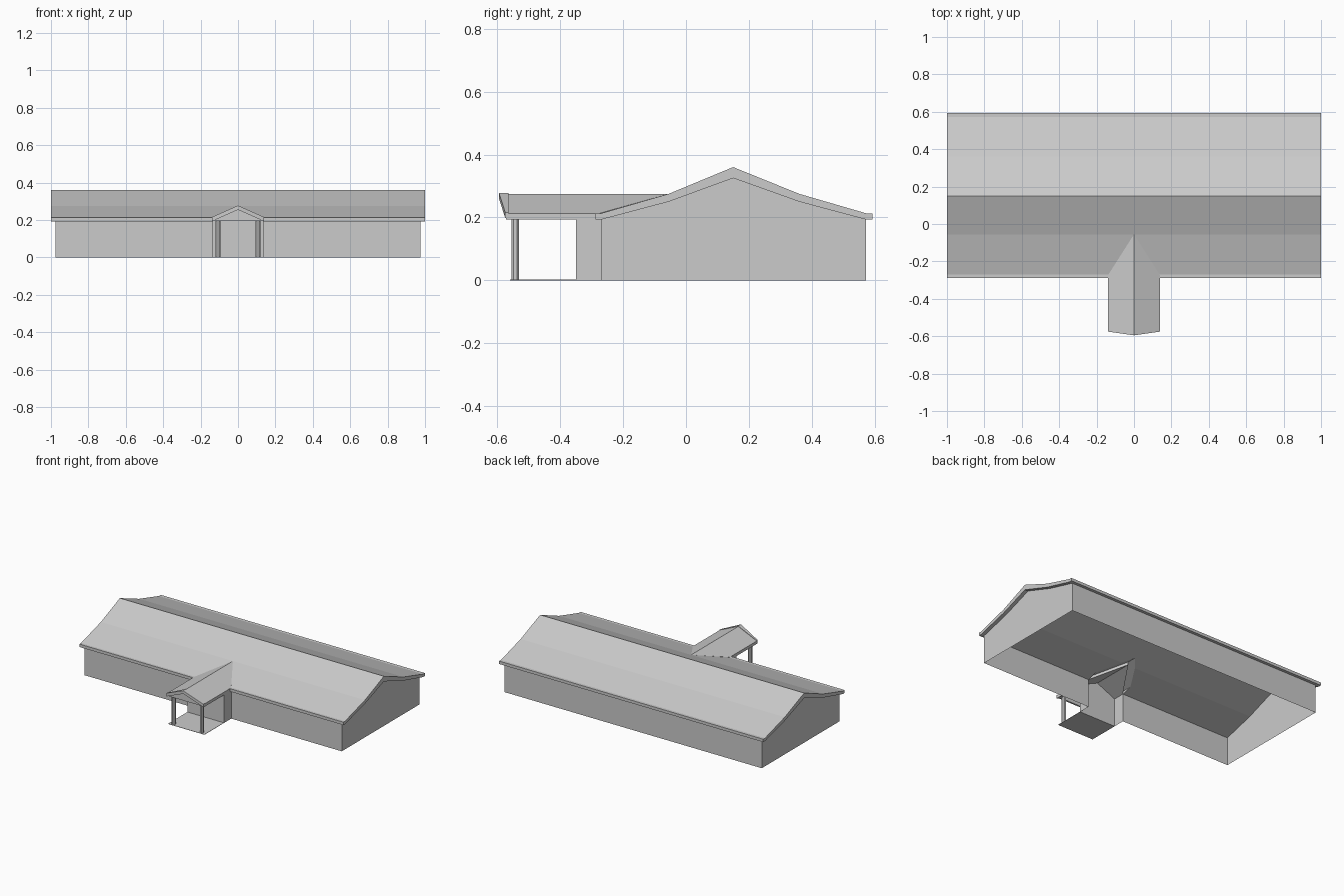
import bpy, bmesh, math

if "Cube" in bpy.data.objects:
    bpy.data.objects.remove(bpy.data.objects["Cube"])


def make(name, verts, faces):
    bm = bmesh.new()
    vs = [bm.verts.new(v) for v in verts]
    for f in faces:
        bm.faces.new([vs[i] for i in f])
    bmesh.ops.recalc_face_normals(bm, faces=bm.faces)
    me = bpy.data.meshes.new(name)
    bm.to_mesh(me)
    bm.free()
    ob = bpy.data.objects.new(name, me)
    bpy.context.collection.objects.link(ob)
    return ob


def loft(name, a, b):
    """Solid between two matching outlines."""
    n = len(a)
    sides = [(i, (i + 1) % n, n + (i + 1) % n, n + i) for i in range(n)]
    return make(name, a + b, sides + [tuple(range(n)), tuple(range(n, 2 * n))])


WX, YF, YB, EAVE = 0.975, -0.27, 0.573, 0.193   # main walls
PX, PY = 0.138, -0.35                           # entry bay

# main roof: bent gable profile with flat eave tips
top = [(-0.288, 0.213), (YF, 0.213), (-0.055, 0.275), (0.15, 0.36),
       (0.36, 0.275), (YB, 0.213), (0.593, 0.213)]
under = [(YF, EAVE), (-0.055, 0.25), (0.15, 0.325), (0.36, 0.25), (YB, EAVE)]
profile = top + [(0.593, EAVE)] + under[::-1] + [(-0.288, EAVE)]
roof = loft("main_roof", [(-1, y, z) for y, z in profile],
            [(1, y, z) for y, z in profile])

# opening in the main roof below the entry roof
tri = [(-PX, 0.1), (PX, 0.1), (PX, 0.212), (0, 0.274), (-PX, 0.212)]
cutter = loft("roof_cutter", [(x, -0.4, z) for x, z in tri],
              [(x, 0.02, z) for x, z in tri])
cutter.hide_render = True
cutter.hide_set(True)
mod = roof.modifiers.new("entry_opening", "BOOLEAN")
mod.operation = "DIFFERENCE"
mod.solver = "EXACT"
mod.object = cutter

# thin outer walls, open below, with the entry bay in the front
plan = [(-WX, YB), (-WX, YF), (-PX, YF), (-PX, PY), (PX, PY),
        (PX, YF), (WX, YF), (WX, YB)]
n = len(plan)
make("walls", [(x, y, 0) for x, y in plan] + [(x, y, EAVE) for x, y in plan],
     [(i, (i + 1) % n, n + (i + 1) % n, n + i) for i in range(n)])
for side, s in (("left", -1), ("right", 1)):
    make(side + "_gable", [(s * WX, y, z) for y, z in under], [range(5)])
make("entry_gable", [(-PX, PY, EAVE), (PX, PY, EAVE), (0, PY, 0.255)], [range(3)])

# entry roof, gable trim and posts, one per side
for side, s in (("left", -1), ("right", 1)):
    slope = [(s * 0.14, -0.572, 0.213), (s * 0.14, -0.275, 0.213),
             (0, -0.055, 0.275), (0, -0.59, 0.275)]
    loft(side + "_entry_roof", slope, [(x, y, z - 0.02) for x, y, z in slope])
    rake = [(s * 0.14, -0.575, 0.216), (0, -0.595, 0.278),
            (0, -0.565, 0.278), (s * 0.14, -0.565, 0.216)]
    loft(side + "_rake_trim", rake, [(x, y, z - 0.018) for x, y, z in rake])
    bpy.ops.mesh.primitive_cylinder_add(
        vertices=8, radius=0.0135, depth=0.197,
        location=(s * 0.107, -0.543, 0.0985), rotation=(0, 0, math.pi / 8))
    bpy.context.object.name = side + "_post"

# closed gable above the posts
panel = [(-0.136, 0.195), (0.136, 0.195), (0.136, 0.205), (0, 0.268), (-0.136, 0.205)]
loft("porch_gable", [(x, -0.566, z) for x, z in panel],
     [(x, -0.555, z) for x, z in panel])

# porch floor
rect = [(-PX, -0.56), (PX, -0.56), (PX, PY), (-PX, PY)]
loft("porch_floor", [(x, y, 0) for x, y in rect], [(x, y, 0.002) for x, y in rect])
